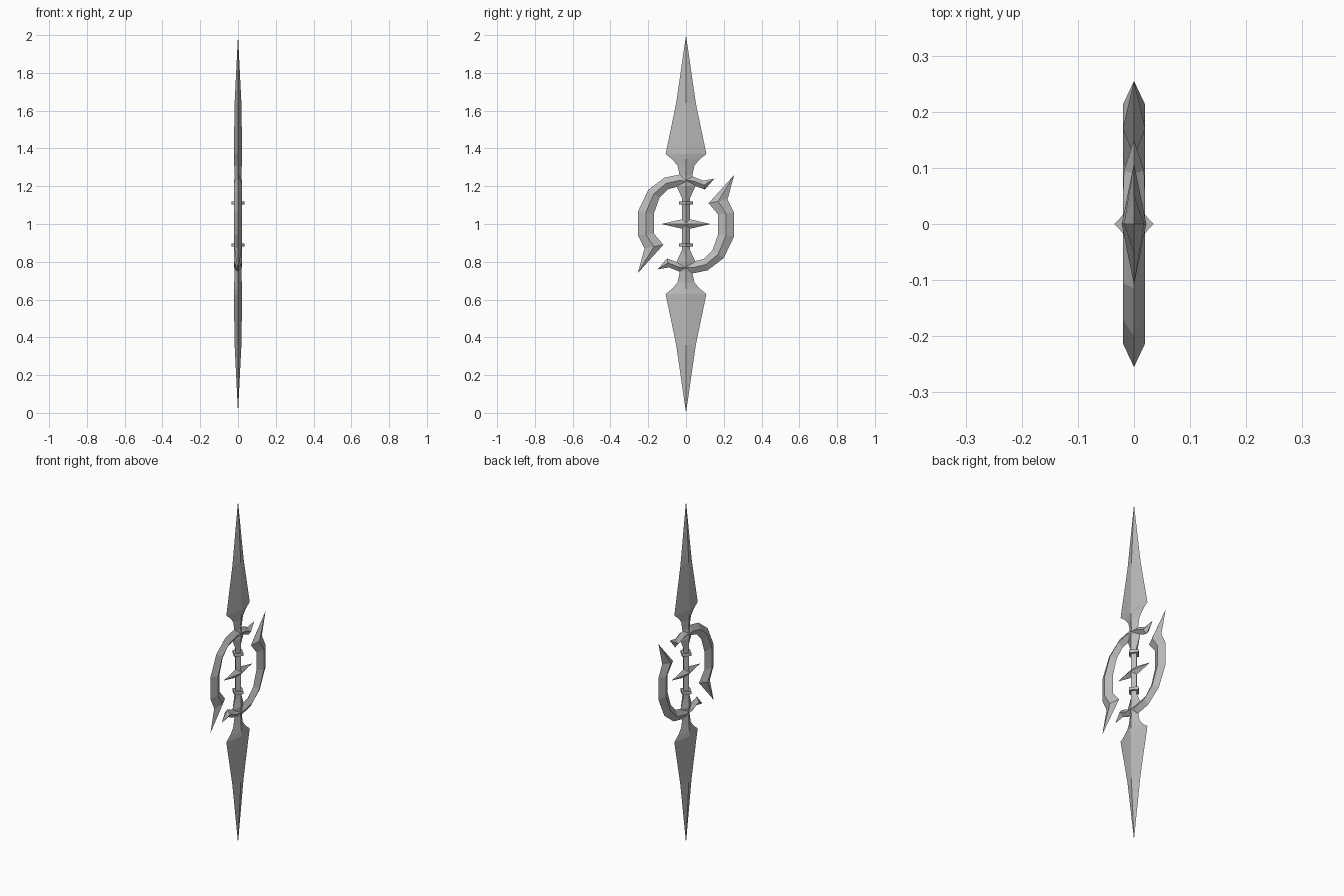
import bpy, bmesh
from math import pi

cube = bpy.data.objects.get("Cube")
if cube:
    bpy.data.objects.remove(cube, do_unlink=True)

steel = bpy.data.materials.new("grey_steel")
steel.use_nodes = True
steel.diffuse_color = (0.5, 0.5, 0.5, 1)
steel.node_tree.nodes["Principled BSDF"].inputs["Base Color"].default_value = (0.5, 0.5, 0.5, 1)


def loft(name, sections, paired=True):
    """Skin diamond sections (y1, z1, y2, z2, half thickness); heights are from the middle."""
    bm = bmesh.new()
    rings = []
    for y1, z1, y2, z2, t in sections:
        my, mz = (y1 + y2) / 2, (z1 + z2) / 2
        rings.append([bm.verts.new(p) for p in
                      ((0, y1, z1), (t, my, mz), (0, y2, z2), (-t, my, mz))])
    for a, b in zip(rings, rings[1:]):
        for i in range(4):
            j = (i + 1) % 4
            bm.faces.new((a[i], a[j], b[j], b[i]))
    bm.faces.new(rings[0][::-1])
    bm.faces.new(rings[-1])
    bmesh.ops.remove_doubles(bm, verts=bm.verts, dist=0.0005)
    bmesh.ops.recalc_face_normals(bm, faces=bm.faces)
    mesh = bpy.data.meshes.new(name)
    bm.to_mesh(mesh)
    bm.free()
    mesh.materials.append(steel)
    # The lower half is the upper half turned over about the middle
    for half in (("upper_", "lower_") if paired else ("",)):
        obj = bpy.data.objects.new(half + name, mesh)
        obj.location.z = 1
        if half == "lower_":
            obj.rotation_euler.x = pi
        bpy.context.collection.objects.link(obj)


def column(name, profile, paired=True):
    """Upright part from (height, half width, half thickness)."""
    loft(name, [(-w, z, w, z, t) for z, w, t in profile], paired)


# Long blade with its neck
column("blade", [(0.25, 0.032, 0.018), (0.31, 0.045, 0.02), (0.345, 0.075, 0.022),
                 (0.37, 0.108, 0.022), (0.64, 0.052, 0.018), (1.0, 0, 0)])

# Hub that tapers onto the grip
column("hub", [(0.26, 0.032, 0.018), (0.2, 0.05, 0.021), (0.12, 0.013, 0.02)])

# Grip, collars and the cross spike in the middle
column("grip", [(-0.22, 0.022, 0.019), (0.22, 0.022, 0.019)], False)
column("collar", [(0.103, 0.037, 0.035), (0.12, 0.037, 0.035)])
loft("cross_spike", [(-0.13, 0, -0.13, 0, 0), (0, 0.03, 0, -0.03, 0.022),
                     (0.13, 0, 0.13, 0, 0)], False)

# Curved guard ending in a barbed hook: outer edge, inner edge
loft("curved_guard", [
    (0.0, 0.26, 0.0, 0.195, 0.02),
    (-0.035, 0.262, -0.035, 0.2, 0.02),
    (-0.115, 0.245, -0.095, 0.185, 0.02),
    (-0.2, 0.18, -0.14, 0.14, 0.02),
    (-0.255, 0.065, -0.17, 0.055, 0.02),
    (-0.255, -0.06, -0.17, -0.05, 0.02),
    (-0.22, -0.13, -0.12, -0.11, 0.02),
    (-0.255, -0.26, -0.255, -0.26, 0)])

# Short barb on the other side of the hub
loft("short_barb", [(0.0, 0.255, 0.0, 0.21, 0.02), (0.04, 0.25, 0.04, 0.205, 0.02),
                    (0.09, 0.23, 0.1, 0.182, 0.018), (0.15, 0.24, 0.15, 0.24, 0)])
